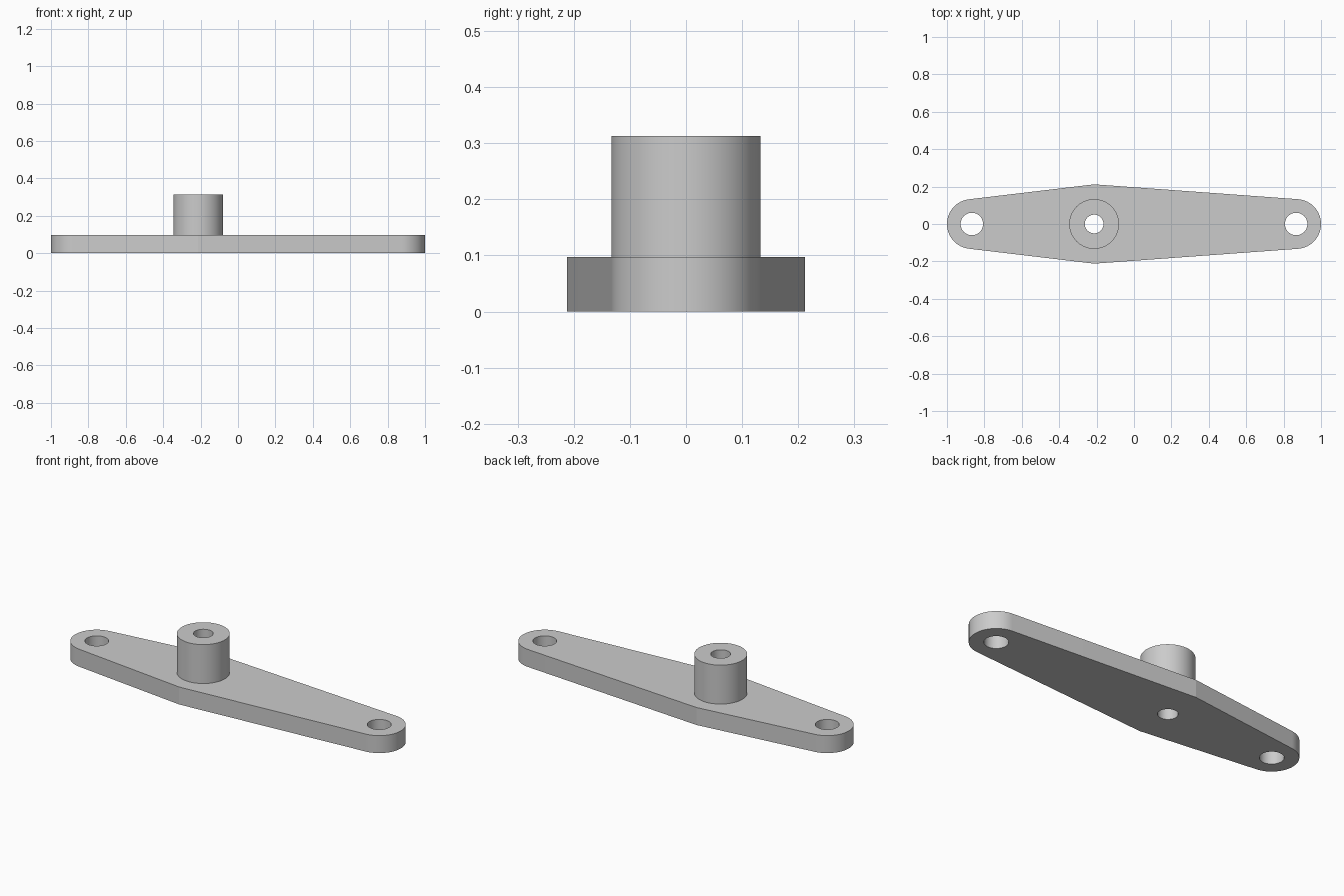
import bpy
import bmesh
from math import acos, atan2, cos, hypot, pi, radians, sin

if "Cube" in bpy.data.objects:
    bpy.data.objects.remove(bpy.data.objects["Cube"], do_unlink=True)

END_X = 0.867        # centres of the rounded ends
END_R = 0.133
END_HOLE_R = 0.06
BOSS_X = -0.213
BOSS_R = 0.133
BORE_R = 0.05
HALF_WIDTH = 0.212   # widest point, beside the boss
PLATE_Z = 0.097
BOSS_Z = 0.313

grey = bpy.data.materials.new("plain grey")
grey.use_nodes = True
grey.diffuse_color = (0.6, 0.6, 0.6, 1)
grey.node_tree.nodes["Principled BSDF"].inputs["Base Color"].default_value = (0.6, 0.6, 0.6, 1)


def arc(cx, r, start, end, steps):
    return [(cx + r * cos(start + (end - start) * i / steps),
             r * sin(start + (end - start) * i / steps)) for i in range(steps + 1)]


def circle(cx, r, steps=96):
    return arc(cx, r, 0, 2 * pi, steps)[:-1]


def tangent_angle(cx):
    """Direction of the contact point of the straight edge on a rounded end."""
    dx = abs(BOSS_X - cx)
    return atan2(HALF_WIDTH, dx) + acos(END_R / hypot(dx, HALF_WIDTH))


def extruded_part(name, loops, z0, z1):
    """Fill the first loop, leaving the others as holes, and extrude it upward."""
    bm = bmesh.new()
    edges = []
    for loop in loops:
        verts = [bm.verts.new((x, y, z0)) for x, y in loop]
        edges += [bm.edges.new((v, verts[i - 1])) for i, v in enumerate(verts)]
    bmesh.ops.triangle_fill(bm, edges=edges, use_beauty=True, use_dissolve=False)
    result = bmesh.ops.extrude_face_region(bm, geom=bm.faces[:], use_keep_orig=True)
    top = [g for g in result["geom"] if isinstance(g, bmesh.types.BMVert)]
    bmesh.ops.translate(bm, verts=top, vec=(0, 0, z1 - z0))
    bmesh.ops.recalc_face_normals(bm, faces=bm.faces[:])
    # Smooth the curved walls, keep rims and the plate's corners sharp
    for face in bm.faces:
        face.smooth = True
    for edge in bm.edges:
        edge.smooth = edge.calc_face_angle(pi) < radians(8)
    mesh = bpy.data.meshes.new(name)
    bm.to_mesh(mesh)
    bm.free()
    mesh.materials.append(grey)
    obj = bpy.data.objects.new(name, mesh)
    bpy.context.collection.objects.link(obj)
    return obj


# Tapered plate with rounded ends and three through holes
left, right = tangent_angle(-END_X), tangent_angle(END_X)
outline = arc(-END_X, END_R, left, 2 * pi - left, 48)
outline += [(BOSS_X, -HALF_WIDTH)]
outline += arc(END_X, END_R, right - pi, pi - right, 48)
outline += [(BOSS_X, HALF_WIDTH)]
extruded_part("mounting_plate",
              [outline, circle(-END_X, END_HOLE_R), circle(END_X, END_HOLE_R),
               circle(BOSS_X, BORE_R)], 0, PLATE_Z)

# Hollow boss standing on the plate
extruded_part("boss", [circle(BOSS_X, BOSS_R), circle(BOSS_X, BORE_R)], PLATE_Z, BOSS_Z)
